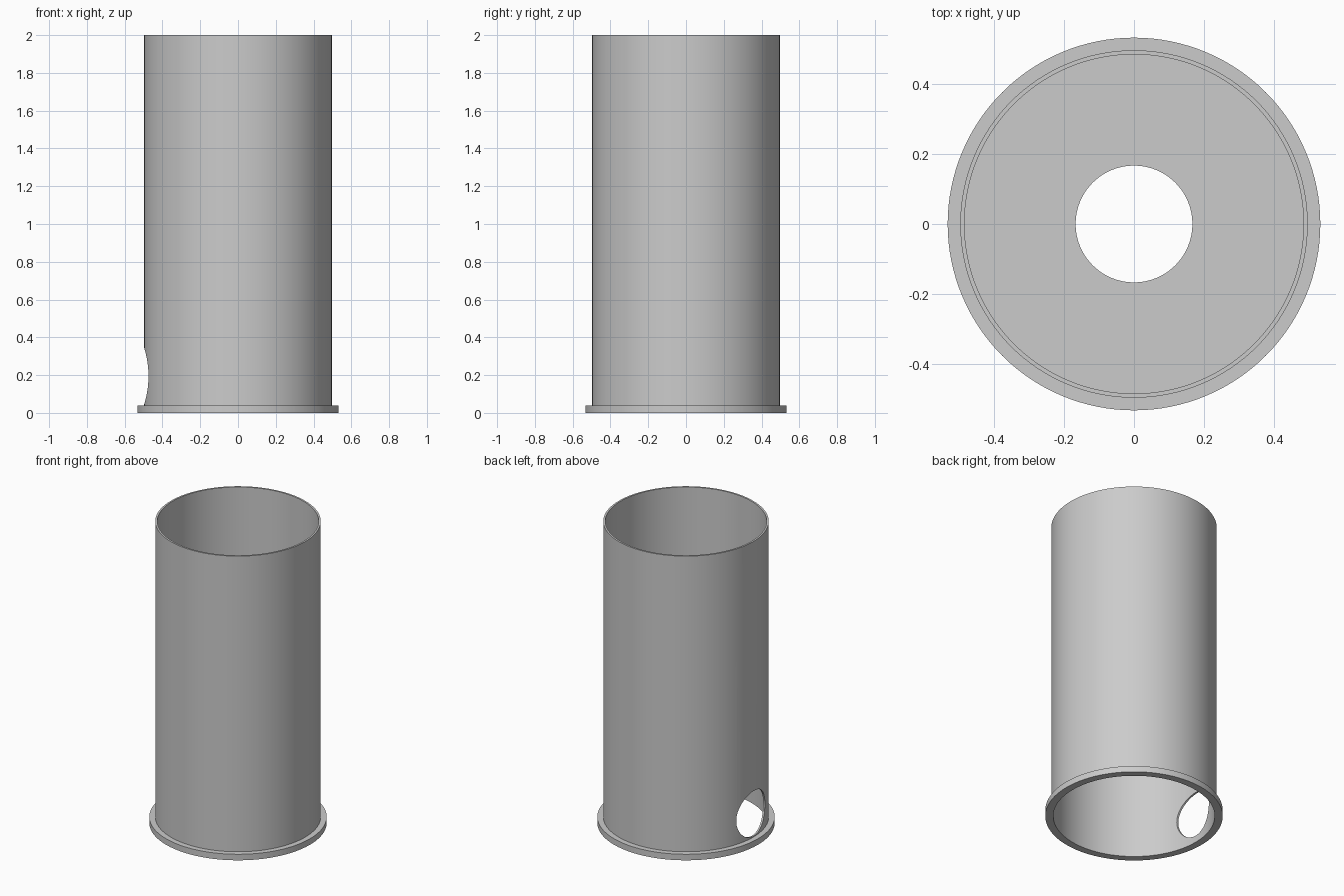
import bpy, math

SEGMENTS = 128
OUTER, INNER, RIM, BORE = 0.497, 0.485, 0.533, 0.167
HEIGHT, RIM_TOP = 2.0, 0.04

cube = bpy.data.objects.get("Cube")
if cube:
    bpy.data.objects.remove(cube, do_unlink=True)

grey = bpy.data.materials.new("plain grey")
grey.use_nodes = True
colour = (0.6, 0.6, 0.6, 1)
grey.diffuse_color = colour
grey.node_tree.nodes["Principled BSDF"].inputs["Base Color"].default_value = colour


def lathe(name, profile):
    """Spin a closed (radius, height) loop, listed counter-clockwise, around z."""
    n = len(profile)
    verts, faces = [], []
    for s in range(SEGMENTS):
        a = 2 * math.pi * s / SEGMENTS
        verts += [(r * math.cos(a), r * math.sin(a), z) for r, z in profile]
        t = (s + 1) % SEGMENTS
        for i in range(n):
            j = (i + 1) % n
            faces.append((s * n + i, t * n + i, t * n + j, s * n + j))
    mesh = bpy.data.meshes.new(name)
    mesh.from_pydata(verts, [], faces)
    mesh.materials.append(grey)
    obj = bpy.data.objects.new(name, mesh)
    bpy.context.collection.objects.link(obj)
    return obj


def activate(obj):
    bpy.ops.object.select_all(action="DESELECT")
    obj.select_set(True)
    bpy.context.view_layer.objects.active = obj


# Thin open tube with a flat rim around its foot
tube = lathe("tube_with_foot_rim", [
    (INNER, 0), (RIM, 0), (RIM, RIM_TOP), (OUTER, RIM_TOP),
    (OUTER, HEIGHT), (INNER, HEIGHT)])

# Inner shelf with a round central opening
shelf = lathe("inner_shelf", [
    (BORE, 0.58), (INNER + 0.003, 0.58), (INNER + 0.003, 0.61), (BORE, 0.61)])

# Round side opening just above the rim
bpy.ops.mesh.primitive_cylinder_add(
    vertices=64, radius=0.15, depth=0.4,
    location=(-0.5, 0, 0.195), rotation=(0, math.pi / 2, 0))
cutter = bpy.context.object
cutter.name = "side_hole_cutter"
cutter.hide_render = True
cutter.data.materials.append(grey)

activate(tube)
cut = tube.modifiers.new("side_hole", "BOOLEAN")
cut.operation = "DIFFERENCE"
cut.solver = "EXACT"
cut.object = cutter
bpy.ops.object.modifier_apply(modifier=cut.name)
bpy.data.objects.remove(cutter, do_unlink=True)

# Smooth round walls, crisp rims
for part in (tube, shelf):
    activate(part)
    bpy.ops.object.shade_smooth_by_angle(angle=math.radians(30))
